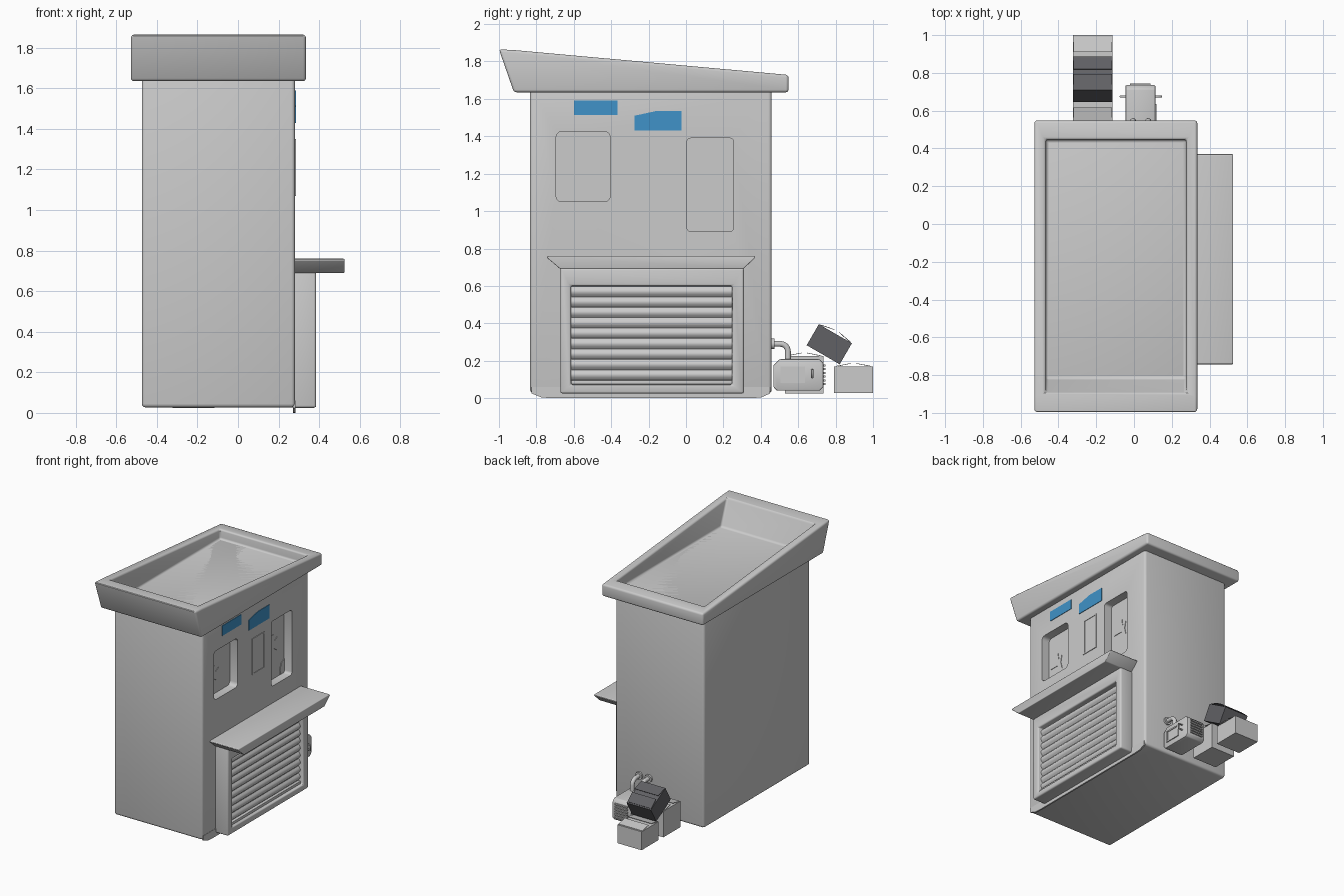
import bpy, bmesh, math
from mathutils import Vector, Matrix

if "Cube" in bpy.data.objects:
    bpy.data.objects.remove(bpy.data.objects["Cube"])


def material(name, rgb):
    m = bpy.data.materials.new(name)
    m.diffuse_color = (*rgb, 1)
    m.use_nodes = True
    m.node_tree.nodes["Principled BSDF"].inputs["Base Color"].default_value = m.diffuse_color
    return m


BLUE = material("blue", (0.05, 0.29, 0.58))
DARK = material("dark_grey", (0.12, 0.12, 0.13))


def prism(name, pts, a, b, axis='x', cut=(), bevel=0, bevel_first=False, mat=None, segs=3):
    """Extrude a 2D profile from a to b: (y,z) along x, or (x,z) along y."""
    def place(t, p):
        return (t, p[0], p[1]) if axis == 'x' else (p[0], t, p[1])
    bm = bmesh.new()
    lo = [bm.verts.new(place(a, p)) for p in pts]
    hi = [bm.verts.new(place(b, p)) for p in pts]
    bm.faces.new(lo)
    bm.faces.new(hi)
    n = len(pts)
    for i in range(n):
        j = (i + 1) % n
        bm.faces.new((lo[i], lo[j], hi[j], hi[i]))
    bmesh.ops.recalc_face_normals(bm, faces=bm.faces)
    me = bpy.data.meshes.new(name)
    bm.to_mesh(me)
    bm.free()
    ob = bpy.data.objects.new(name, me)
    bpy.context.collection.objects.link(ob)

    def add_bevel():
        m = ob.modifiers.new("bevel", 'BEVEL')
        m.width, m.segments, m.limit_method = bevel, segs, 'ANGLE'
        m.angle_limit = math.radians(35)
    if bevel and bevel_first:
        add_bevel()
    for c in cut:
        m = ob.modifiers.new("cut", 'BOOLEAN')
        m.operation, m.solver, m.object = 'DIFFERENCE', 'EXACT', c
    if bevel and not bevel_first:
        add_bevel()
    # bake modifiers and drop the cutters
    bpy.context.view_layer.update()
    dg = bpy.context.evaluated_depsgraph_get()
    ob.data = bpy.data.meshes.new_from_object(ob.evaluated_get(dg))
    ob.modifiers.clear()
    for c in cut:
        bpy.data.objects.remove(c)
    ob.data.shade_smooth()
    ob.data.set_sharp_from_angle(angle=math.radians(35))
    if mat:
        ob.data.materials.clear()
        ob.data.materials.append(mat)
    return ob


def rect(p0, p1, q0, q1, c=0):
    """Rectangle profile with optional rounded corners."""
    if not c:
        return [(p0, q0), (p1, q0), (p1, q1), (p0, q1)]
    out = []
    for k, (p, q) in enumerate([(p1 - c, q1 - c), (p0 + c, q1 - c), (p0 + c, q0 + c), (p1 - c, q0 + c)]):
        for s in range(4):
            t = math.radians(90 * k + 30 * s)
            out.append((p + c * math.cos(t), q + c * math.sin(t)))
    return out


def tube(name, points, r):
    cu = bpy.data.curves.new(name, 'CURVE')
    cu.dimensions = '3D'
    cu.bevel_depth, cu.bevel_resolution, cu.use_fill_caps = r, 3, True
    sp = cu.splines.new('POLY')
    sp.points.add(len(points) - 1)
    for p, co in zip(sp.points, points):
        p.co = (*co, 1)
    ob = bpy.data.objects.new(name, cu)
    bpy.context.collection.objects.link(ob)
    return ob


# Main building with two recessed windows
FX, WX = 0.281, 0.215
win_a = prism("window_cutter_a", rect(-0.695, -0.405, 1.05, 1.425, 0.03), WX, 0.4)
win_b = prism("window_cutter_b", rect(0.005, 0.255, 0.89, 1.39, 0.02), WX, 0.4)
prism("building_body", rect(-0.834, 0.458, 0.027, 1.66), -0.474, FX,
      cut=(win_a, win_b), bevel=0.018, bevel_first=True)

# Thin base plate along the shop face
prism("base_plate", [(-0.825, 0.025), (-0.77, 0.003), (-0.7, 0), (0.33, 0), (0.4, 0.003),
                     (0.45, 0.025), (0.45, 0.06), (-0.825, 0.06)], 0.271, 0.283)

# Broken glass shapes in the windows
glass = [(-0.68, 1.17), (-0.675, 1.235), (-0.65, 1.27), (-0.59, 1.265), (-0.583, 1.215),
         (-0.548, 1.235), (-0.56, 1.18), (-0.545, 1.125), (-0.6, 1.165), (-0.675, 1.165)]
prism("window_glass_left", glass, WX - 0.003, WX + 0.004)
prism("window_glass_right", [(y + 0.715, z - 0.035) for y, z in glass], WX - 0.003, WX + 0.004)
prism("window_corner_panel", [(0.254, 0.892), (0.205, 0.892), (0.2, 0.93), (0.215, 0.975), (0.254, 1.0)],
      WX - 0.003, WX + 0.004)

# Narrow wall notice board
hole = prism("notice_cutter", rect(-0.215, -0.095, 1.08, 1.34), FX + 0.001, 0.4)
prism("notice_frame", rect(-0.23, -0.085, 1.07, 1.35), FX - 0.01, FX + 0.005, cut=(hole,))

# Blue signs
prism("blue_sign_left", rect(-0.598, -0.365, 1.513, 1.59), FX - 0.01, FX + 0.004, mat=BLUE)
prism("blue_sign_right", [(-0.275, 1.43), (-0.025, 1.43), (-0.025, 1.535), (-0.16, 1.535), (-0.275, 1.51)],
      FX - 0.01, FX + 0.004, mat=BLUE)

# Slanted roof tray
tray = prism("roof_cutter", [(-0.949, 2.0), (0.447, 2.0), (0.447, 1.66), (-0.82, 1.66)], -0.467, 0.277)
prism("roof_tray", [(-1.0, 1.865), (-0.91, 1.86), (0.548, 1.728), (0.548, 1.635), (-0.92, 1.635)],
      -0.528, 0.335, cut=(tray,), bevel=0.018)

# Shutter frame and rolling shutter
hole = prism("shutter_cutter", rect(-0.615, 0.247, 0.072, 0.6), 0.335, 0.5)
prism("shutter_frame", rect(-0.672, 0.31, 0.025, 0.695), 0.26, 0.385, cut=(hole,), bevel=0.012)
N, Z0, Z1 = 9, 0.097, 0.598
H = (Z1 - Z0) / N
wave = [(0.33, Z0)]
for i in range(N):
    for s in range(6):
        t = s / 5
        wave.append((0.343 + 0.016 * math.sin(math.pi * t), Z0 + H * (i + 0.02 + 0.96 * t)))
wave.append((0.33, Z1))
prism("shutter_slats", wave, -0.614, 0.246, axis='y')
prism("shutter_bottom_bar", rect(-0.614, 0.246, 0.074, 0.095), 0.33, 0.362, bevel=0.003)

# Awning over the shutter
prism("awning", [(-0.672, 0.69), (0.305, 0.69), (0.372, 0.752), (0.366, 0.76), (-0.739, 0.76), (-0.745, 0.752)],
      0.27, 0.525, bevel=0.01)

# Utility unit on the back wall
prism("utility_unit", [(0.467, 0.06), (0.485, 0.04), (0.715, 0.04), (0.735, 0.06), (0.735, 0.185),
                       (0.715, 0.208), (0.5, 0.208), (0.467, 0.175)], -0.045, 0.113, bevel=0.006, segs=2)
hole = prism("unit_cutter", rect(0.515, 0.625, 0.09, 0.16), 0.115, 0.2)
prism("utility_panel", rect(0.505, 0.635, 0.08, 0.17), 0.11, 0.12, cut=(hole,))
for i in range(6):
    z = 0.07 + i * 0.02
    prism("utility_vent_slat", rect(-0.02, 0.088, z, z + 0.01), 0.73, 0.745, axis='y')
for x in (-0.06, 0.133):
    s = 1 if x > 0 else -1
    tube("utility_side_handle", [(x - s * 0.02, 0.675, 0.15), (x + s * 0.012, 0.675, 0.15),
                                 (x + s * 0.012, 0.675, 0.11), (x - s * 0.02, 0.675, 0.11)], 0.006)
for x in (-0.005, 0.075):
    bend = [(x, 0.505 + 0.04 * math.cos(math.radians(a)), 0.25 + 0.04 * math.sin(math.radians(a)))
            for a in range(0, 91, 15)]
    tube("utility_pipe", [(x, 0.545, 0.2)] + bend + [(x, 0.455, 0.29)], 0.016)
    tube("pipe_flange", [(x, 0.456, 0.29), (x, 0.472, 0.29)], 0.03)


# Stack of cartons with lifted flaps
def carton(name, y, z, depth, height, angle=0, mat=None):
    d, h = depth / 2, height / 2
    parts = [prism(name, rect(-d, d, -h, h), -0.322, -0.115, mat=mat)]
    for s in (-1, 1):
        flap = [(s * d * 0.9, h - 0.001), (s * d * 0.15, h + 0.015), (s * d * 0.15, h + 0.018), (s * d * 0.9, h + 0.003)]
        parts.append(prism(name + "_flap", flap, -0.32, -0.117, mat=mat))
    m = Matrix.Translation((0, y, z)) @ Matrix.Rotation(math.radians(angle), 4, 'X')
    for p in parts:
        p.data.transform(m)


carton("carton_near", 0.632, 0.125, 0.205, 0.2)
carton("carton_far", 0.896, 0.098, 0.208, 0.142)
carton("carton_top", 0.766, 0.288, 0.204, 0.13, -30, DARK)
